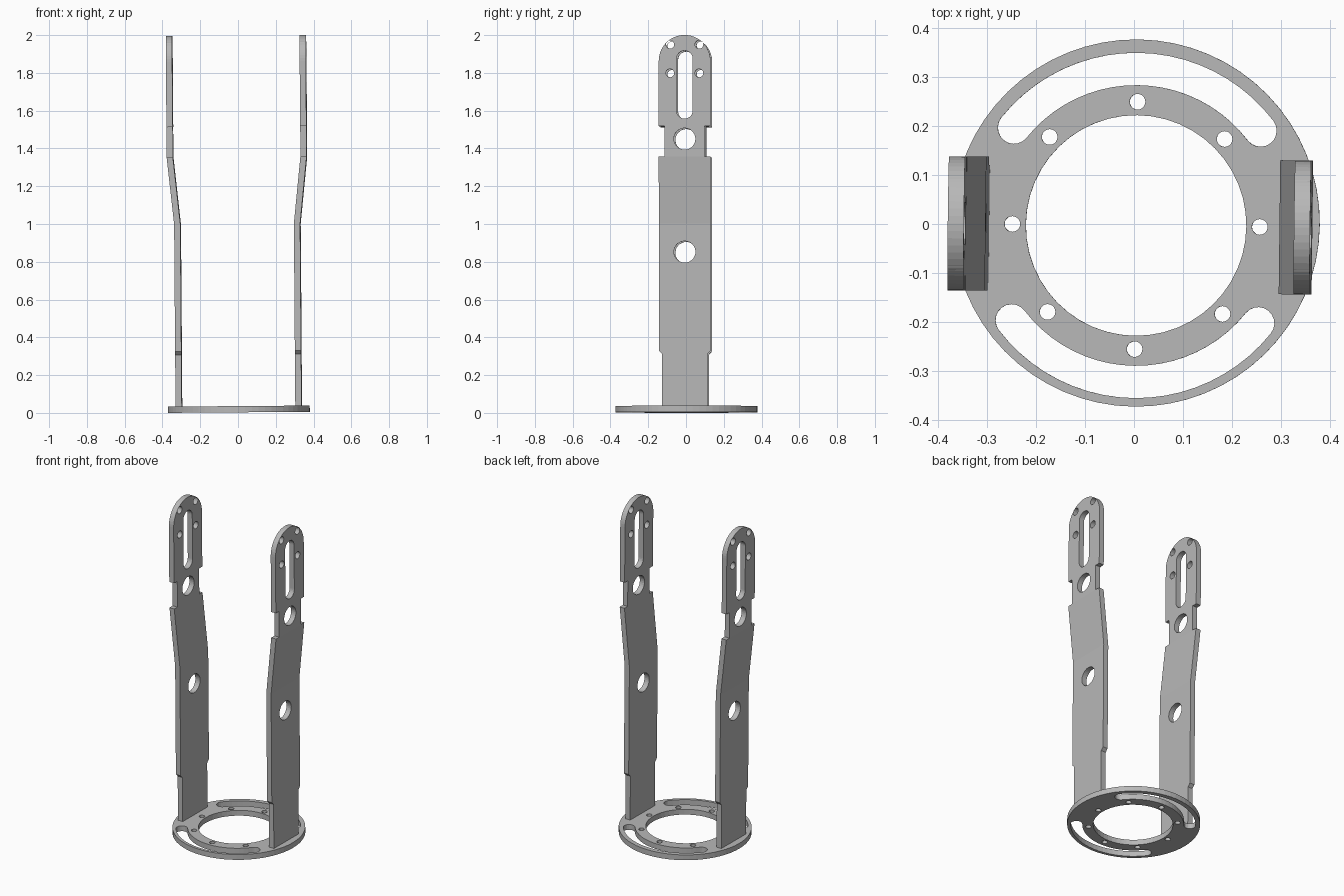
import bpy
import bmesh
from math import cos, sin, pi, radians
from mathutils import Matrix

cube = bpy.data.objects.get("Cube")
if cube:
    bpy.data.objects.remove(cube)

metal = bpy.data.materials.new("grey metal")
metal.use_nodes = True
grey = (0.48, 0.48, 0.48, 1)
metal.diffuse_color = grey
metal.node_tree.nodes["Principled BSDF"].inputs["Base Color"].default_value = grey

# The whole assembly leans and turns by a fraction of a degree
LEAN = (Matrix.Translation((0.0045, -0.003, 0))
        @ Matrix.Rotation(-0.0075, 4, 'Y') @ Matrix.Rotation(-0.012, 4, 'Z'))


def arc(cx, cy, r, a0, a1, n):
    """Points on an arc, angles in degrees."""
    steps = [radians(a0 + (a1 - a0) * i / n) for i in range(n + 1)]
    return [(cx + r * cos(a), cy + r * sin(a)) for a in steps]


def circle(cx, cy, r, n=32):
    return arc(cx, cy, r, 0, 360, n)[:-1]


def ring_slot(r, half, a0, a1):
    """Curved slot with rounded ends, following a circle of radius r."""
    e0, e1 = radians(a0), radians(a1)
    return (arc(0, 0, r + half, a0, a1, 20)
            + arc(r * cos(e1), r * sin(e1), half, a1, a1 + 180, 10)[1:-1]
            + arc(0, 0, r - half, a1, a0, 20)
            + arc(r * cos(e0), r * sin(e0), half, a0 + 180, a0 + 360, 10)[1:-1])


def sheet(loops, thickness):
    """Flat plate from an outline and its holes, as a bmesh."""
    curve = bpy.data.curves.new("outline", 'CURVE')
    curve.dimensions = '2D'
    curve.fill_mode = 'BOTH'
    curve.extrude = thickness / 2
    for loop in loops:
        spline = curve.splines.new('POLY')
        spline.points.add(len(loop) - 1)
        for point, (x, y) in zip(spline.points, loop):
            point.co = (x, y, 0, 1)
        spline.use_cyclic_u = True
    helper = bpy.data.objects.new("outline", curve)
    bpy.context.collection.objects.link(helper)
    deps = bpy.context.evaluated_depsgraph_get()
    mesh = bpy.data.meshes.new_from_object(helper.evaluated_get(deps))
    bpy.data.objects.remove(helper)
    bpy.data.curves.remove(curve)
    bm = bmesh.new()
    bm.from_mesh(mesh)
    bpy.data.meshes.remove(mesh)
    bmesh.ops.remove_doubles(bm, verts=bm.verts, dist=0.0001)
    return bm


def finish(bm, name):
    bm.transform(LEAN)
    bmesh.ops.recalc_face_normals(bm, faces=bm.faces)
    mesh = bpy.data.meshes.new(name)
    bm.to_mesh(mesh)
    bm.free()
    mesh.materials.clear()
    mesh.materials.append(metal)
    for face in mesh.polygons:
        face.material_index = 0
        face.use_smooth = False
    bpy.context.collection.objects.link(bpy.data.objects.new(name, mesh))


# Base ring with two curved slots and eight bolt holes
loops = [circle(0, 0.005, 0.3755, 64), circle(0, 0, 0.2255, 48)]
loops += [ring_slot(0.32, 0.033, a, a + 104) for a in (38, 218)]
loops += [circle(0.253 * cos(k * pi / 4), 0.253 * sin(k * pi / 4), 0.016, 20)
          for k in range(8)]
bm = sheet(loops, 0.033)
bm.transform(Matrix.Translation((0, 0, 0.0195)))
finish(bm, "base_ring")

# Arm outline: stepped foot, notched neck, rounded head
FOOT, WIDE, NECK, TOP = 0.12, 0.137, 0.106, 1.998
BEND_LOW, BEND_HIGH = 1.0, 1.355
edge = [(FOOT, 0.03), (FOOT, 0.31), (WIDE, 0.328), (WIDE, BEND_HIGH),
        (NECK, BEND_HIGH), (NECK, 1.515), (WIDE, 1.515)]
outline = (edge + arc(0, TOP - WIDE, WIDE, 0, 180, 28)
           + [(-x, z) for x, z in reversed(edge)])
long_slot = arc(0, 1.872, 0.043, 0, 180, 16) + arc(0, 1.598, 0.043, 180, 360, 16)
arm_loops = [outline, long_slot, circle(0, 0.85, 0.057), circle(0, 1.448, 0.057)]
arm_loops += [circle(s * 0.077, z, 0.022, 20) for s in (-1, 1) for z in (1.796, 1.947)]


def arm_offset(z):
    t = (z - BEND_LOW) / (BEND_HIGH - BEND_LOW)
    return 0.317 + 0.037 * min(max(t, 0), 1)


for side, name in ((1, "left_arm"), (-1, "right_arm")):
    bm = sheet(arm_loops, 0.033)
    # Cut the flat plate at the fold lines, then stand it up and bend it
    for z in (BEND_LOW, BEND_HIGH):
        bmesh.ops.bisect_plane(bm, geom=bm.verts[:] + bm.edges[:] + bm.faces[:],
                               dist=0.0001, plane_co=(0, z, 0), plane_no=(0, 1, 0))
    for v in bm.verts:
        across, up, depth = v.co
        v.co = (side * arm_offset(up) + depth, across, up)
    finish(bm, name)
